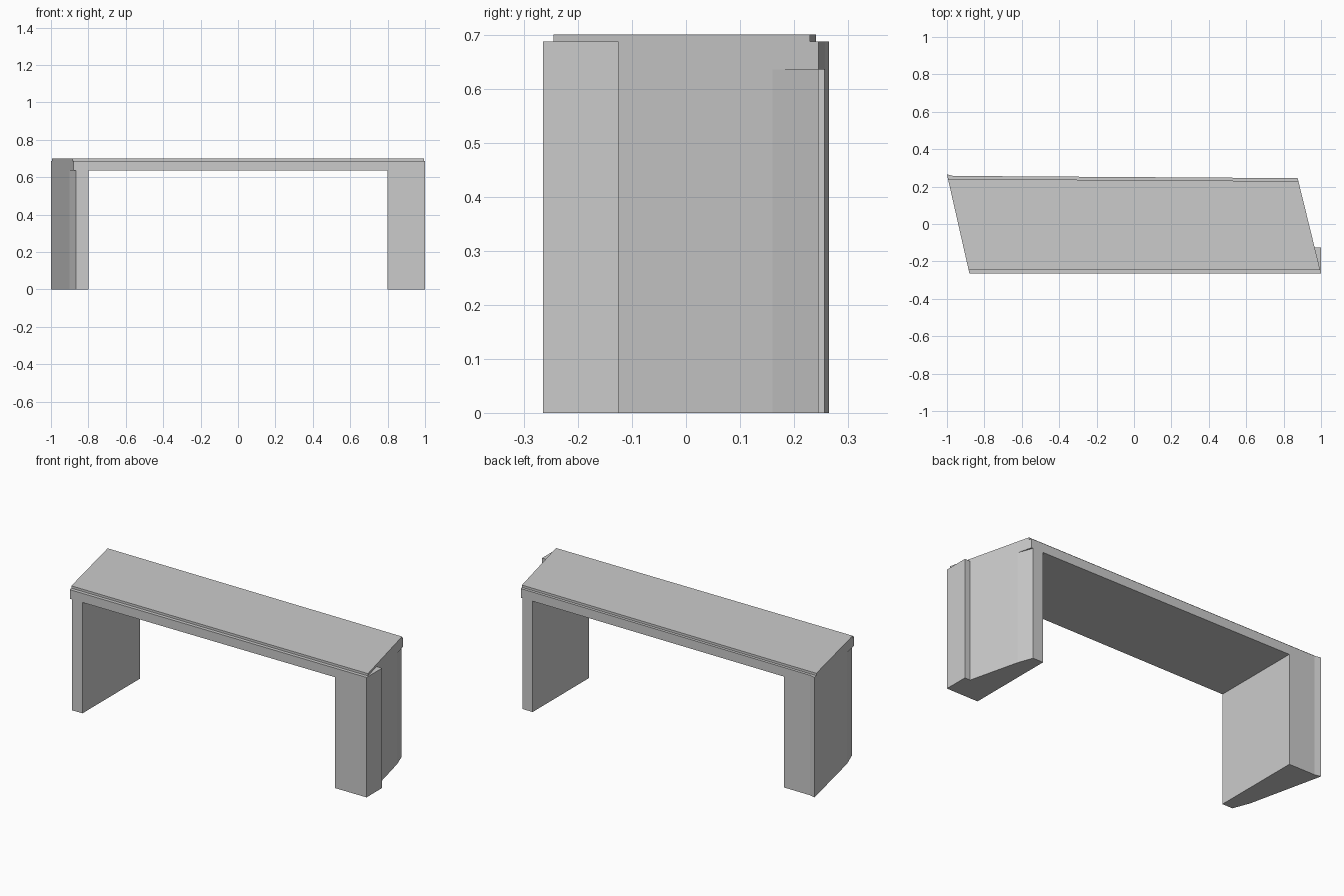
import bpy, bmesh

if "Cube" in bpy.data.objects:
    bpy.data.objects.remove(bpy.data.objects["Cube"])


def prism(name, outline, z0, z1):
    """Extrude a flat plan outline from z0 to z1."""
    bm = bmesh.new()
    base = bm.faces.new([bm.verts.new((x, y, z0)) for x, y in outline])
    top = bmesh.ops.extrude_face_region(bm, geom=[base])["geom"]
    for v in top:
        if isinstance(v, bmesh.types.BMVert):
            v.co.z = z1
    bmesh.ops.recalc_face_normals(bm, faces=bm.faces)
    mesh = bpy.data.meshes.new(name)
    bm.to_mesh(mesh)
    bm.free()
    obj = bpy.data.objects.new(name, mesh)
    bpy.context.collection.objects.link(obj)
    return obj


F = -0.265                      # front plane
UNDER, STEP, TOP = 0.635, 0.687, 0.70


def left_x(y):                  # slanted left edge of the plan
    return -0.88 - 0.12 * (y - F) / 0.53


def right_x(y):                 # slanted right edge of the plan
    return 1.0 - 0.125 * (y - F) / 0.51


# Main slab, skewed in plan, with a small kink at the back left corner
prism("slab", [(left_x(F), F), (right_x(F), F), (right_x(0.245), 0.245),
               (-0.965, 0.257), (left_x(0.265), 0.265)], UNDER, STEP)

# Thin raised top, set back from the front and rear edges
prism("top_layer", [(left_x(-0.245), -0.245), (right_x(-0.245), -0.245),
                    (right_x(0.229), 0.229), (left_x(0.241), 0.241)], STEP, TOP)

# Left leg, tapering towards the front with a chamfered outer corner
prism("left_leg", [(-0.8, F), (-0.865, F), (left_x(-0.17), -0.17),
                   (left_x(0.265), 0.265), (-0.965, 0.257), (-0.8, 0.256)], 0, UNDER)

# Right leg, tapering towards the back with a chamfered outer corner
prism("right_leg", [(0.8, F), (right_x(F), F), (right_x(0.16), 0.16),
                    (0.865, 0.245), (0.8, 0.2455)], 0, UNDER)

# Wedge that squares off the right leg's front corner
prism("right_corner_block", [(right_x(F), F), (1.0, -0.125),
                             (right_x(-0.125), -0.125)], 0, STEP)
